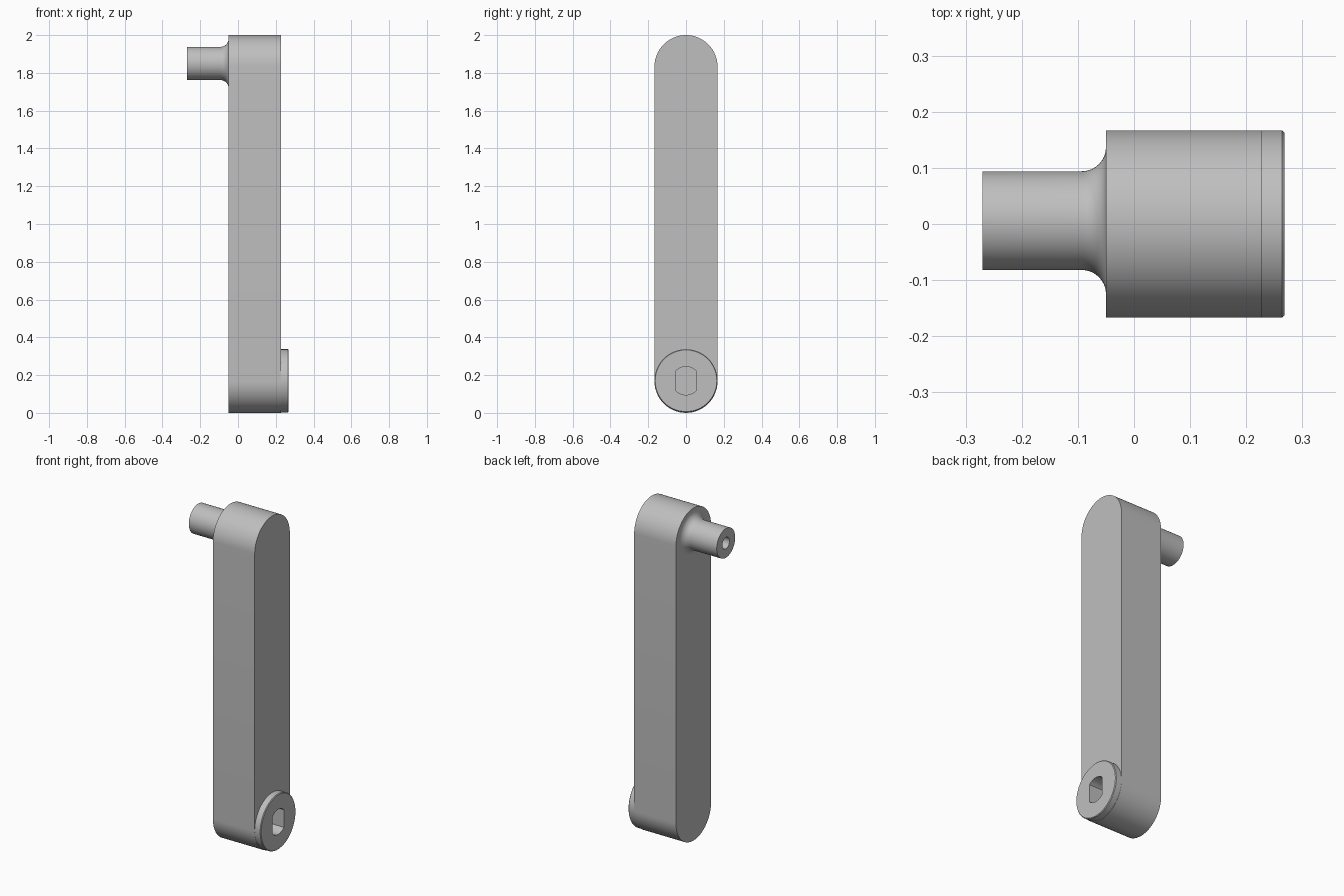
import bpy, bmesh, math
from mathutils import Vector

cube = bpy.data.objects.get("Cube")
if cube:
    bpy.data.objects.remove(cube, do_unlink=True)

grey = bpy.data.materials.new("light grey")
grey.use_nodes = True
colour = (0.52, 0.52, 0.52, 1)
grey.diffuse_color = colour
grey.node_tree.nodes["Principled BSDF"].inputs["Base Color"].default_value = colour

R = 0.167            # radius of the rounded arm ends
FACE = 0.228         # right face of the arm
BACK = -0.05         # left face of the arm
HUB_Z = 0.17         # height of the lower socket


def finish(name, bm):
    bmesh.ops.remove_doubles(bm, verts=bm.verts, dist=1e-5)
    bmesh.ops.recalc_face_normals(bm, faces=bm.faces)
    mesh = bpy.data.meshes.new(name)
    bm.to_mesh(mesh)
    bm.free()
    ob = bpy.data.objects.new(name, mesh)
    bpy.context.collection.objects.link(ob)
    mesh.materials.append(grey)
    return ob


def extrude_x(name, outline, x0, x1):
    """Solid from a (y, z) outline between two x positions."""
    bm = bmesh.new()
    face = bm.faces.new([bm.verts.new((x0, y, z)) for y, z in outline])
    new = bmesh.ops.extrude_face_region(bm, geom=[face])["geom"]
    moved = [v for v in new if isinstance(v, bmesh.types.BMVert)]
    bmesh.ops.translate(bm, verts=moved, vec=(x1 - x0, 0, 0))
    return finish(name, bm)


def lathe_x(name, profile, y, z, steps=64):
    """Spin an (x, radius) profile round an axis along x."""
    bm = bmesh.new()
    verts = [bm.verts.new((x, y, z + r)) for x, r in profile]
    edges = [bm.edges.new(pair) for pair in zip(verts, verts[1:])]
    bmesh.ops.spin(bm, geom=verts + edges, cent=(0, y, z), axis=(1, 0, 0),
                   angle=math.tau, steps=steps)
    return finish(name, bm)


def arc(cy, cz, r, a0, a1, n=32):
    angles = [math.radians(a0 + (a1 - a0) * i / n) for i in range(n + 1)]
    return [(cy + r * math.cos(a), cz + r * math.sin(a)) for a in angles]


# Long arm with rounded ends
arm = extrude_x("crank_arm", arc(0, 2 - R, R, 0, 180) + arc(0, R, R, 180, 360), BACK, FACE)

# Raised disc round the socket, with a slightly eased rim
END, EASE = 0.268, 0.004
hub = lathe_x("socket_boss",
              [(FACE, 0), (FACE, R), (END - EASE, R), (END, R - EASE), (END, 0)], 0, HUB_Z)

# Blind socket with two flat sides, cut through the boss into the arm
flat = math.degrees(math.acos(0.053 / 0.075))
slot = arc(0, HUB_Z, 0.075, flat, 180 - flat, 16) + arc(0, HUB_Z, 0.075, 180 + flat, 360 - flat, 16)
cutter = extrude_x("socket_cutter", slot, 0.06, 0.4)
cutter.hide_render = True
for ob in (arm, hub):
    mod = ob.modifiers.new("socket", "BOOLEAN")
    mod.operation, mod.solver, mod.object = "DIFFERENCE", "EXACT", cutter
    bpy.context.view_layer.objects.active = ob
    bpy.ops.object.modifier_apply(modifier=mod.name)
bpy.data.objects.remove(cutter, do_unlink=True)

# Handle peg with a blind bore and a filleted root
PEG, FILLET, BORE, TIP = 0.088, 0.043, 0.034, -0.27
root = arc(BACK - FILLET, PEG + FILLET, FILLET, -90, 0, 10)
peg = lathe_x("handle_peg",
              [(BACK - 0.02, 0), (BACK - 0.02, BORE), (TIP, BORE), (TIP, PEG)] + root + [(BACK, 0)],
              0.006, 1.85)

# Smooth curved walls, keep the edges crisp
for ob in (arm, hub, peg):
    bpy.ops.object.select_all(action="DESELECT")
    ob.select_set(True)
    bpy.context.view_layer.objects.active = ob
    bpy.ops.object.shade_smooth_by_angle(angle=math.radians(30))
